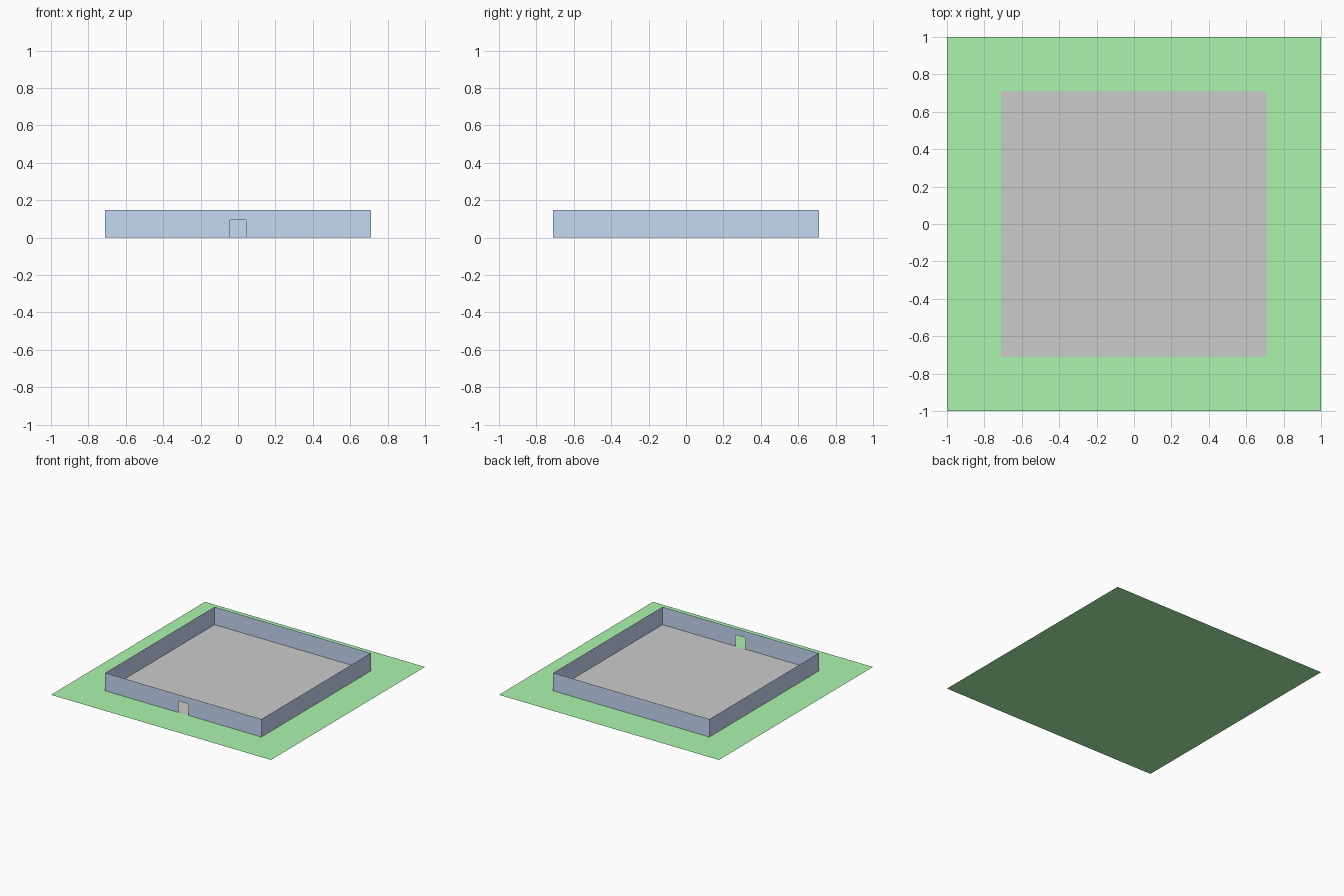
import bpy
from math import pi
from mathutils import Matrix

if "Cube" in bpy.data.objects:
    bpy.data.objects.remove(bpy.data.objects["Cube"])

HALF, WALL, HEIGHT = 1.0, 0.71, 0.147
DOOR_W, DOOR_H, CHAMFER = 0.045, 0.094, 0.004


def material(name, rgb):
    m = bpy.data.materials.new(name)
    m.diffuse_color = (*rgb, 1)
    m.use_nodes = True
    m.node_tree.nodes["Principled BSDF"].inputs["Base Color"].default_value = m.diffuse_color
    return m


def sheet(name, points, mat=None):
    """Single flat polygon."""
    me = bpy.data.meshes.new(name)
    me.from_pydata(points, [], [range(len(points))])
    if mat:
        me.materials.append(mat)
    ob = bpy.data.objects.new(name, me)
    bpy.context.collection.objects.link(ob)
    return ob


def square(h, z):
    return [(-h, -h, z), (h, -h, z), (h, h, z), (-h, h, z)]


green = material("grass_green", (0.41, 0.91, 0.42))
blue = material("wall_blue", (0.56, 0.69, 0.89))

# Lawn and the floor lying just above it
sheet("lawn", square(HALF, 0), green)
sheet("floor", square(WALL, 0.001))

# Front wall: outline notched by the doorway
door = [(DOOR_W, 0), (DOOR_W, DOOR_H - CHAMFER), (DOOR_W - CHAMFER, DOOR_H)]
outline = [(-WALL, 0)] + [(-x, z) for x, z in door] + door[::-1]
outline += [(WALL, 0), (WALL, HEIGHT), (-WALL, HEIGHT)]
sheet("front_wall", [(x, -WALL, z) for x, z in outline], blue)

# Plain walls: the same panel turned around the centre
panel = [(-WALL, 0), (WALL, 0), (WALL, HEIGHT), (-WALL, HEIGHT)]
for i, name in enumerate(("right_wall", "back_wall", "left_wall"), 1):
    wall = sheet(name, [(x, -WALL, z) for x, z in panel], blue)
    wall.data.transform(Matrix.Rotation(i * pi / 2, 4, 'Z'))
